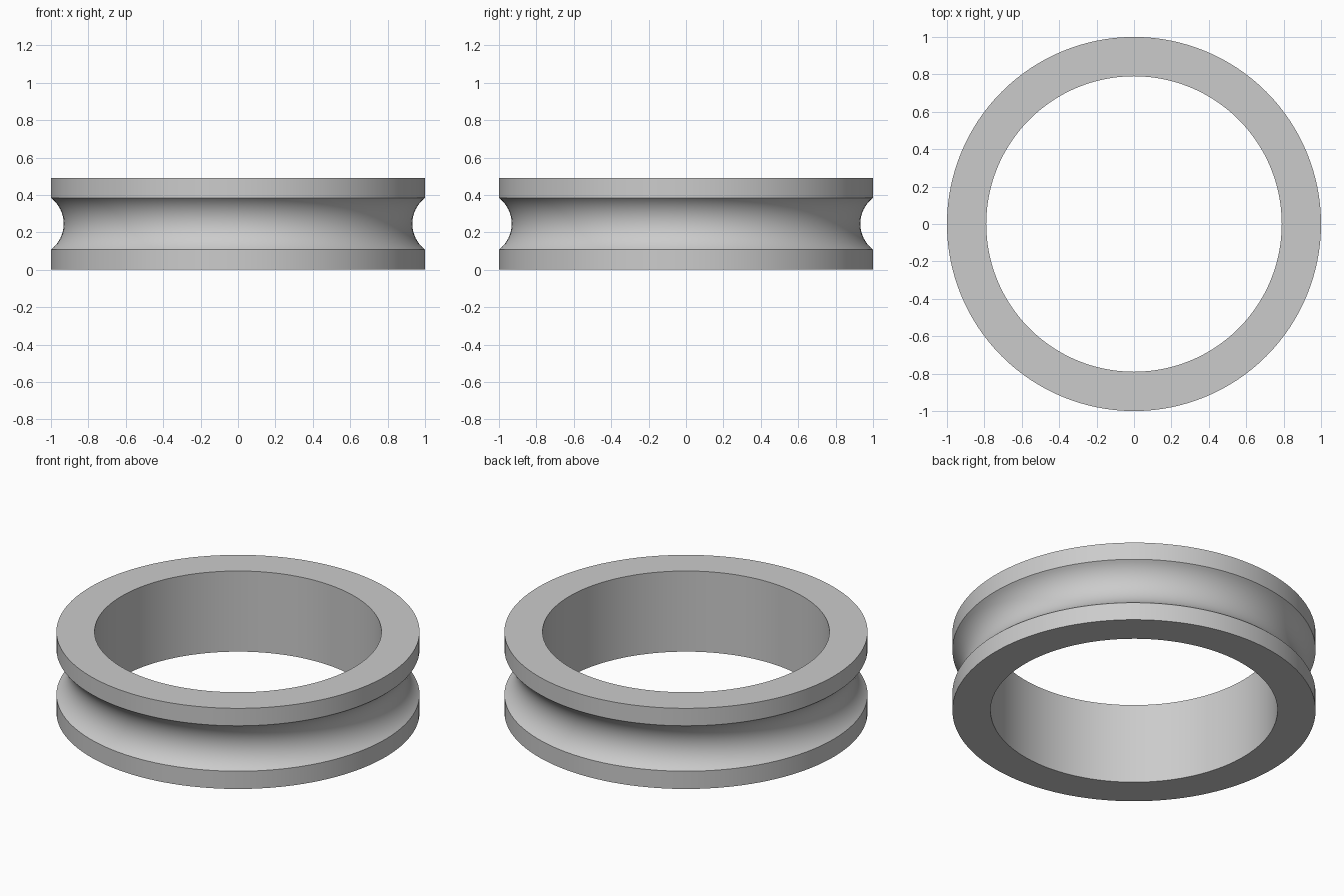
import bpy, bmesh, math

if "Cube" in bpy.data.objects:
    bpy.data.objects.remove(bpy.data.objects["Cube"])

SEG = 128
R_OUT, R_IN, H = 1.0, 0.79, 0.49
Z0, Z1, DEPTH = 0.108, 0.384, 0.068   # groove edges and depth

# circular arc groove in the outer wall
half, mid = (Z1 - Z0) / 2, (Z0 + Z1) / 2
rad = (half ** 2 + DEPTH ** 2) / (2 * DEPTH)
centre = R_OUT - DEPTH + rad
sweep = math.asin(half / rad)
N = 20
groove = []
for i in range(N + 1):
    a = -sweep + 2 * sweep * i / N
    groove.append((centre - rad * math.cos(a), mid + rad * math.sin(a)))

# closed ring cross-section, revolved about z
profile = [(R_IN, 0), (R_OUT, 0)] + groove + [(R_OUT, H), (R_IN, H)]
bm = bmesh.new()
rings = [[bm.verts.new((r * math.cos(2 * math.pi * s / SEG),
                        r * math.sin(2 * math.pi * s / SEG), z))
          for r, z in profile] for s in range(SEG)]
n = len(profile)
for s in range(SEG):
    a, b = rings[s], rings[(s + 1) % SEG]
    for i in range(n):
        j = (i + 1) % n
        bm.faces.new((a[i], b[i], b[j], a[j]))
bmesh.ops.recalc_face_normals(bm, faces=bm.faces)
mesh = bpy.data.meshes.new("grooved_ring")
bm.to_mesh(mesh)
bm.free()

ring = bpy.data.objects.new("grooved_ring", mesh)
bpy.context.collection.objects.link(ring)
grey = bpy.data.materials.new("light grey")
grey.diffuse_color = (0.6, 0.6, 0.6, 1)
grey.use_nodes = True
grey.node_tree.nodes["Principled BSDF"].inputs["Base Color"].default_value = grey.diffuse_color
mesh.materials.append(grey)

# smooth walls, crisp rims
bpy.context.view_layer.objects.active = ring
ring.select_set(True)
bpy.ops.object.shade_smooth_by_angle(angle=math.radians(25))
